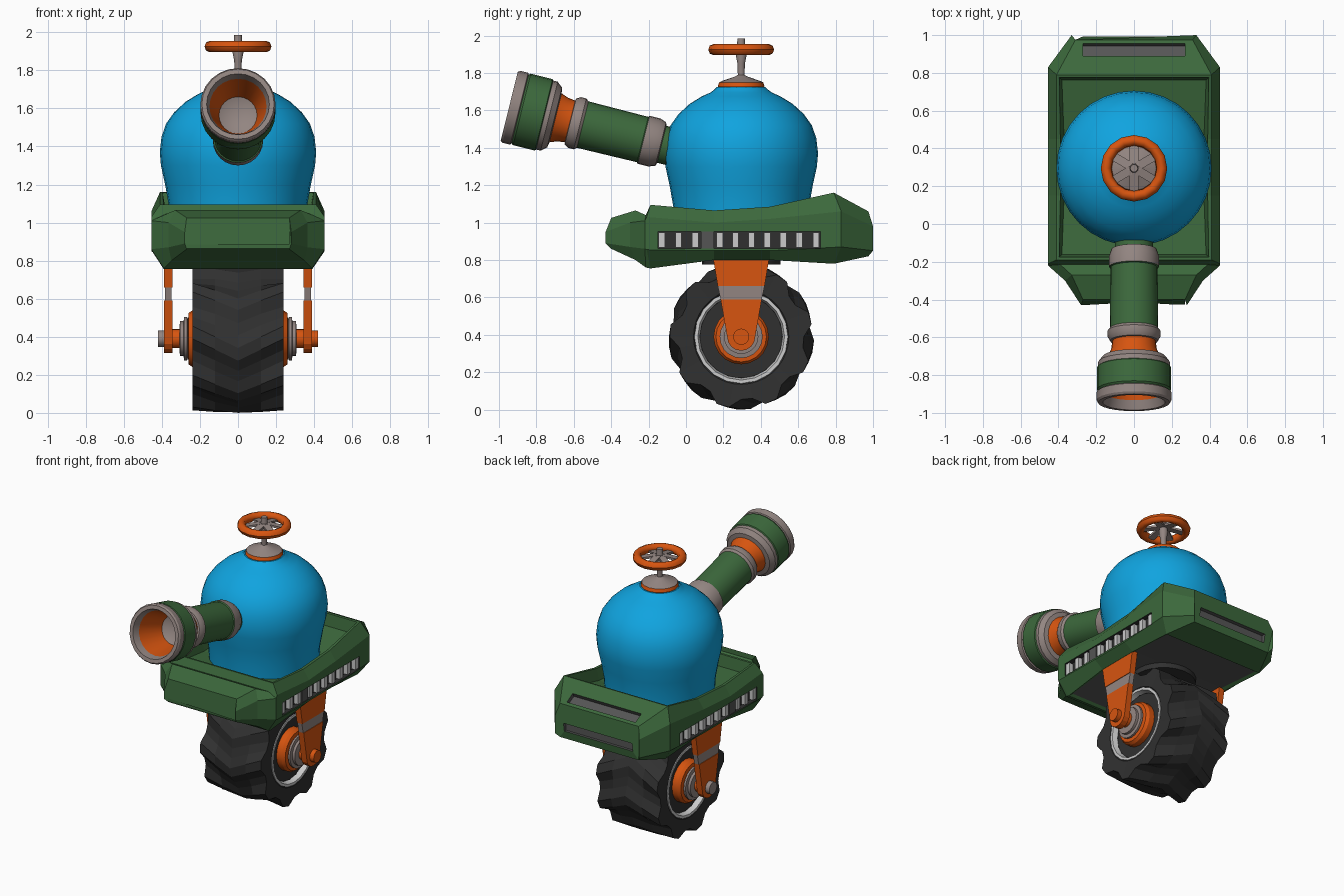
import bpy, bmesh
from math import pi, cos, sin, radians
from mathutils import Matrix, Vector

if "Cube" in bpy.data.objects:
    bpy.data.objects.remove(bpy.data.objects["Cube"])

COLORS = {'blue': (0.005, 0.37, 0.74), 'green': (0.045, 0.14, 0.045), 'orange': (0.68, 0.09, 0.005),
          'dark': (0.03, 0.03, 0.03), 'char': (0.09, 0.09, 0.09), 'grey': (0.29, 0.235, 0.22),
          'light': (0.55, 0.55, 0.55)}
MATS = {}
for key, c in COLORS.items():
    MATS[key] = bpy.data.materials.new(key)
    MATS[key].diffuse_color = (*c, 1)


def finish(name, bm, cols, smooth=None):
    bmesh.ops.recalc_face_normals(bm, faces=bm.faces)
    me = bpy.data.meshes.new(name)
    bm.to_mesh(me)
    bm.free()
    for c in cols:
        me.materials.append(MATS[c])
    ob = bpy.data.objects.new(name, me)
    bpy.context.collection.objects.link(ob)
    if smooth:
        bpy.ops.object.select_all(action='DESELECT')
        ob.select_set(True)
        bpy.context.view_layer.objects.active = ob
        bpy.ops.object.shade_smooth_by_angle(angle=radians(smooth))
    return ob


def lathe(name, bands, M, segs=24, smooth=32):
    """Revolve (radius, height, colour) points; a colour paints the strip after its point."""
    bm = bmesh.new()
    cols = sorted({b[2] for b in bands})
    rings = []
    for r, h, _ in bands:
        n = segs if r > 0 else 1
        rings.append([bm.verts.new(M @ Vector((r * cos(2 * pi * i / segs), r * sin(2 * pi * i / segs), h)))
                      for i in range(n)])
    for a, b, band in zip(rings, rings[1:], bands):
        for i in range(segs):
            vs = [a[i % len(a)], a[(i + 1) % len(a)], b[(i + 1) % len(b)], b[i % len(b)]]
            bm.faces.new(list(dict.fromkeys(vs))).material_index = cols.index(band[2])
    return finish(name, bm, cols, smooth)


def box(name, loc, size, col, rot=None):
    bm = bmesh.new()
    M = Matrix.Translation(loc) @ (rot or Matrix()) @ Matrix.Diagonal((*size, 1))
    bmesh.ops.create_cube(bm, size=1, matrix=M)
    return finish(name, bm, [col])


def plate(name, pts, x0, x1, col):
    """Extrude a (y, z) outline from x0 to x1."""
    bm = bmesh.new()
    f = bm.faces.new([bm.verts.new((x0, y, z)) for y, z in pts])
    g = bmesh.ops.extrude_face_region(bm, geom=[f])['geom']
    bmesh.ops.translate(bm, vec=(x1 - x0, 0, 0), verts=[v for v in g if isinstance(v, bmesh.types.BMVert)])
    return finish(name, bm, [col])


CY, WZ = 0.295, 0.39

# chassis: octagonal sections lofted front to back
# (y of top/bottom, y of sides, half bottom, half side, half top, z bottom, side low, side high, z top)
sections = [(-.40, -.43, .27, .28, .27, .86, .89, .95, 1.025),
            (-.27, -.30, .35, .365, .33, .80, .87, 1.00, 1.065),
            (-.215, -.22, .39, .455, .39, .76, .86, 1.01, 1.04),
            (-.19, -.21, .39, .455, .41, .755, .855, 1.03, 1.095),
            (.15, .15, .39, .455, .41, .80, .85, 1.00, 1.065),
            (.45, .45, .39, .455, .41, .80, .85, 1.02, 1.085),
            (.79, .83, .39, .455, .41, .78, .87, 1.06, 1.16),
            (.975, 1.0, .31, .33, .31, .82, .85, .98, 1.06)]
bm = bmesh.new()
rings = []
for y, ys, hb, hs, ht, zb, z0, z1, zt in sections:
    half = [(hb, y, zb), (hs, ys, z0), (hs, ys, z1), (ht, y, zt)]
    rings.append([bm.verts.new(p) for p in half + [(-x, yy, z) for x, yy, z in reversed(half)]])
bm.faces.new(rings[0])
bm.faces.new(rings[-1])
top, bottom = [], []
for k, (a, b) in enumerate(zip(rings, rings[1:])):
    for i in range(8):
        f = bm.faces.new((a[i], a[(i + 1) % 8], b[(i + 1) % 8], b[i]))
        if 3 <= k <= 5 and i == 3:
            top.append(f)
        if 3 <= k <= 5 and i == 7:
            bottom.append(f)
bmesh.ops.recalc_face_normals(bm, faces=bm.faces)
bmesh.ops.inset_region(bm, faces=top, thickness=.02)
bmesh.ops.inset_region(bm, faces=top, thickness=.02)
bmesh.ops.translate(bm, vec=(0, 0, -.08), verts=list({v for f in top for v in f.verts}))
bmesh.ops.inset_region(bm, faces=bottom, thickness=.025)
bmesh.ops.translate(bm, vec=(0, 0, .012), verts=list({v for f in bottom for v in f.verts}))
for f in bottom:
    f.material_index = 1
chassis = finish('chassis', bm, ['green', 'char'])

# vent openings cut into the chassis
cutters = [box('side_slot_cutter', (s * .46, .285, .907), (.08, .87, .09), 'dark') for s in (1, -1)]
cutters += [box('rear_top_slot_cutter', (0, .925, 1.095), (.54, .075, .07), 'char', Matrix.Rotation(radians(-28), 4, 'X')),
            box('rear_slot_cutter', (0, 1.0, .905), (.54, .07, .06), 'char'),
            box('front_groove_cutter', (0, -.44, .875), (.54, .08, .022), 'green')]
for c in cutters:
    c.hide_render = True
    c.display_type = 'WIRE'
    m = chassis.modifiers.new(c.name, 'BOOLEAN')
    m.operation, m.solver, m.object, m.material_mode = 'DIFFERENCE', 'EXACT', c, 'TRANSFER'

# vent slats
for s, side in ((1, 'right'), (-1, 'left')):
    for i, y in enumerate((-.13, -.04, .05, .18, .265, .35, .435, .52, .605, .695)):
        box(f'{side}_vent_slat_{i}', (s * .432, y, .907), (.035, .034, .078), 'light')
    box(f'{side}_vent_divider', (s * .432, .115, .907), (.03, .07, .09), 'char')

# turntable under the chassis
lathe('turntable', [(0, .83, 'dark'), (.21, .83, 'dark'), (.21, .775, 'dark'), (0, .775, 'dark')],
      Matrix.Translation((0, CY, 0)))

# tank
tank = [(0, .96), (.355, .96), (.362, 1.08), (.383, 1.2), (.405, 1.3), (.411, 1.37), (.402, 1.45), (.378, 1.52),
        (.335, 1.58), (.275, 1.635), (.21, 1.675), (.165, 1.695), (.145, 1.71), (.13, 1.725), (0, 1.725)]
lathe('tank', [(r, z, 'blue') for r, z in tank], Matrix.Translation((0, CY, 0)), 32, 40)

# valve cap and stem
lathe('valve_stem', [(0, 1.71, 'orange'), (.118, 1.71, 'orange'), (.124, 1.73, 'orange'), (.118, 1.75, 'grey'),
                     (.10, 1.758, 'grey'), (.035, 1.78, 'grey'), (.018, 1.79, 'grey'), (.02, 1.85, 'grey'),
                     (.03, 1.90, 'grey'), (.022, 1.95, 'grey'), (.02, 1.985, 'grey'), (0, 1.985, 'grey')],
      Matrix.Translation((0, CY, 0)), 16)

# handwheel ring and spokes
ring = [(.148 + .028 * cos(2 * pi * i / 8), 1.925 + .03 * sin(2 * pi * i / 8), 'orange') for i in range(9)]
lathe('handwheel', ring, Matrix.Translation((0, CY, 0)), 16, 50)
for i in range(6):
    a = 2 * pi * i / 6 + pi / 6
    box(f'handwheel_spoke_{i}', (.075 * cos(a), CY + .075 * sin(a), 1.925), (.12, .045, .014), 'grey',
        Matrix.Rotation(a, 4, 'Z') @ Matrix.Rotation(radians(12), 4, 'Y'))

# cannon: height runs backwards from the muzzle into the tank
aim = Vector((0, .97, -.242)).to_track_quat('Z', 'Y').to_matrix().to_4x4()
cannon = [(0, .29, 'grey'), (.10, .24, 'orange'), (.15, .05, 'grey'), (.165, .0, 'grey'), (.19, 0, 'grey'),
          (.198, .012, 'grey'), (.198, .055, 'grey'), (.19, .06, 'green'), (.197, .07, 'green'), (.197, .19, 'green'),
          (.19, .195, 'grey'), (.19, .22, 'grey'), (.165, .25, 'grey'), (.135, .255, 'orange'), (.12, .295, 'orange'),
          (.115, .335, 'grey'), (.127, .337, 'grey'), (.14, .36, 'grey'), (.14, .39, 'grey'), (.128, .405, 'green'),
          (.125, .735, 'green'), (.132, .74, 'grey'), (.132, .80, 'grey'), (.12, .835, 'grey'), (.102, .84, 'green'),
          (.10, 1.05, 'green'), (0, 1.05, 'green')]
lathe('cannon', cannon, Matrix.Translation((0, -.945, 1.622)) @ aim, 24)

# chunky tyre with chevron lugs
LUGS, STEPS = 9, (0, 1, 1, 0)
N = LUGS * len(STEPS)
rows = [(-.20, .22, .22), (-.235, .255, .255), (-.24, .335, .382), (-.12, .358, .385), (0, .37, .39)]
rows += [(-x, a, b) for x, a, b in reversed(rows[:-1])]
bm = bmesh.new()
rings = []
for x, lo, hi in rows:
    ring = []
    for i in range(N):
        a = 2 * pi * i / N + .3 * (1 - abs(x) / .24)
        r = hi if STEPS[i % len(STEPS)] else lo
        ring.append(bm.verts.new((x, CY + r * cos(a), WZ + r * sin(a))))
    rings.append(ring)
for a, b in zip(rings, rings[1:] + rings[:1]):
    for i in range(N):
        bm.faces.new((a[i], a[(i + 1) % N], b[(i + 1) % N], b[i]))
finish('tyre', bm, ['dark'])

# hubs, axle ends and fork arms
for s, side, cap in ((1, 'right', 'orange'), (-1, 'left', 'grey')):
    M = Matrix.Translation((0, CY, WZ)) @ Matrix.Rotation(s * pi / 2, 4, 'Y')
    lathe(f'{side}_hub', [(0, .1, 'dark'), (.25, .1, 'light'), (.25, .236, 'light'), (.232, .236, 'light'),
                          (.222, .20, 'dark'), (.148, .20, 'orange'), (.148, .24, 'orange'), (.135, .26, 'orange'),
                          (.10, .262, 'grey'), (.115, .268, 'grey'), (.115, .283, 'grey'), (.092, .286, 'grey'),
                          (.092, .305, 'grey'), (.05, .308, 'orange'), (.05, .345, cap), (.043, .385, cap),
                          (.043, .42, cap), (0, .42, cap)], M, 20)
    foot = [(CY + .075 * cos(a), WZ + .075 * sin(a)) for a in [pi + pi * i / 8 for i in range(9)]]
    plate(f'{side}_fork_foot', foot + [(CY + .11, .59), (CY - .11, .59)], s * .345, s * .388, 'orange')
    plate(f'{side}_fork_band', [(CY - .11, .59), (CY + .11, .59), (CY + .125, .66), (CY - .125, .66)],
          s * .349, s * .384, 'grey')
    plate(f'{side}_fork_top', [(CY - .125, .66), (CY + .125, .66), (CY + .155, .84), (CY - .155, .84)],
          s * .345, s * .388, 'orange')

for m in bpy.data.materials:
    if m.users and not m.is_grease_pencil:
        m.use_nodes = True
        m.node_tree.nodes["Principled BSDF"].inputs["Base Color"].default_value = m.diffuse_color
